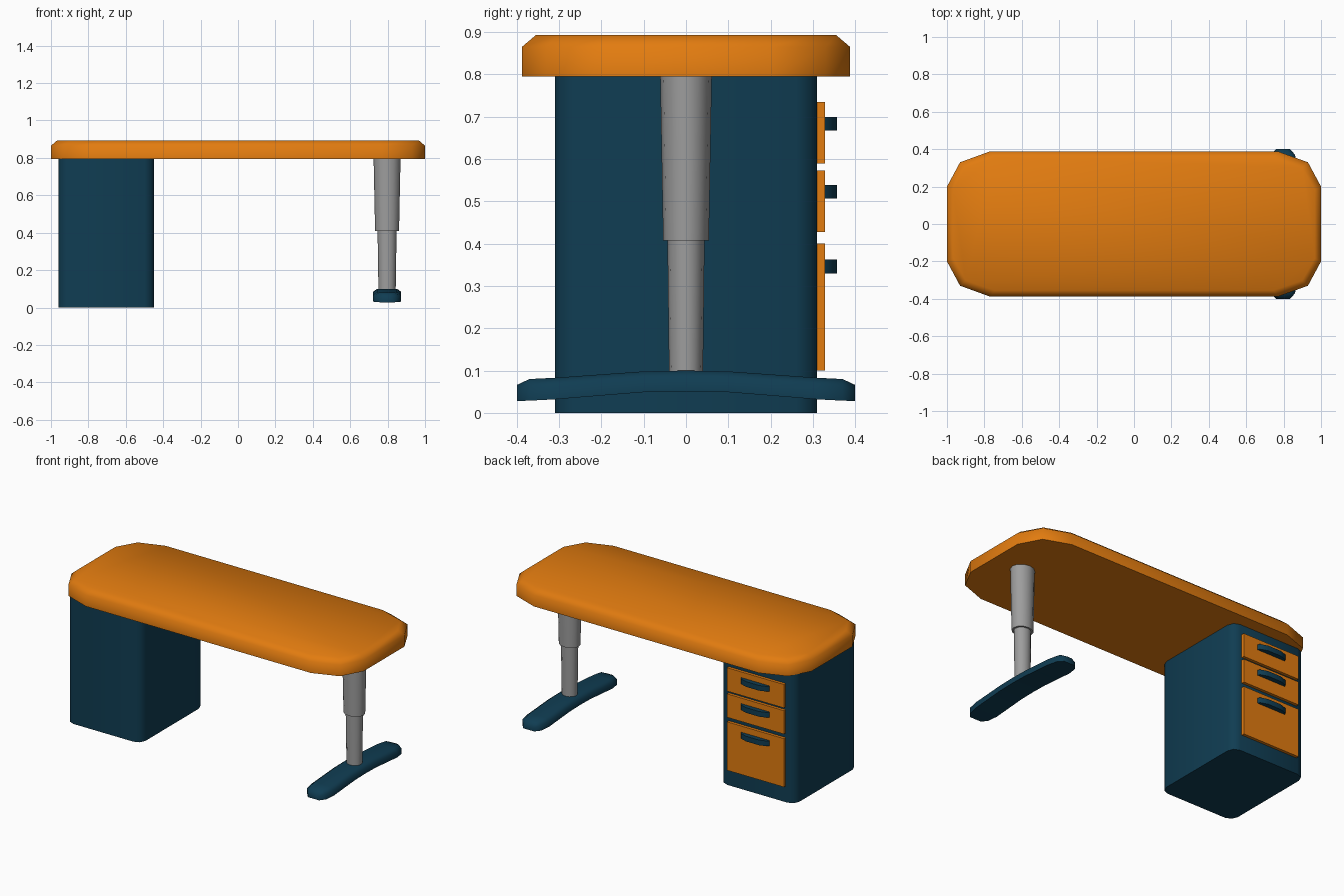
import bpy, bmesh, math

if "Cube" in bpy.data.objects:
    bpy.data.objects.remove(bpy.data.objects["Cube"])


def material(name, rgb):
    m = bpy.data.materials.new(name)
    m.diffuse_color = (*rgb, 1)
    m.use_nodes = True
    m.node_tree.nodes["Principled BSDF"].inputs["Base Color"].default_value = m.diffuse_color
    return m


ORANGE = material("orange", (0.76, 0.2, 0.005))
TEAL = material("dark teal", (0.005, 0.046, 0.085))
GREY = material("grey metal", (0.34, 0.34, 0.34))


def loft(name, rings, mat, angle=60):
    """Skin equal-length rings of points and cap both ends."""
    bm = bmesh.new()
    loops = [[bm.verts.new(p) for p in r] for r in rings]
    n = len(loops[0])
    for a, b in zip(loops, loops[1:]):
        for i in range(n):
            j = (i + 1) % n
            bm.faces.new((a[i], a[j], b[j], b[i]))
    bm.faces.new(loops[0])
    bm.faces.new(loops[-1])
    bmesh.ops.recalc_face_normals(bm, faces=bm.faces)
    me = bpy.data.meshes.new(name)
    bm.to_mesh(me)
    bm.free()
    me.materials.append(mat)
    ob = bpy.data.objects.new(name, me)
    bpy.context.collection.objects.link(ob)
    bpy.ops.object.select_all(action='DESELECT')
    ob.select_set(True)
    bpy.context.view_layer.objects.active = ob
    bpy.ops.object.shade_smooth_by_angle(angle=math.radians(angle))
    return ob


def box(name, x0, x1, y0, y1, z0, z1, mat):
    ring = [(x0, y0), (x1, y0), (x1, y1), (x0, y1)]
    return loft(name, [[(x, y, z) for x, y in ring] for z in (z0, z1)], mat, 30)


# Tabletop: clipped-corner outline with a bevelled upper edge
quarter = [(1.0, 0.2), (0.93, 0.33), (0.77, 0.388)]
outline = (quarter + [(-x, y) for x, y in reversed(quarter)]
           + [(-x, -y) for x, y in quarter] + [(x, -y) for x, y in reversed(quarter)])


def top_ring(inset, z):
    return [(x * (1 - inset), y * (1 - inset / 0.388), z) for x, y in outline]


loft("tabletop", [top_ring(0, 0.795), top_ring(0, 0.865), top_ring(0.033, 0.893)], ORANGE)

# Pedestal: rounded-corner box
CX, HX, HY, R = -0.705, 0.255, 0.31, 0.05
corner = []
for k, (sx, sy) in enumerate([(1, 1), (-1, 1), (-1, -1), (1, -1)]):
    for s in range(3):
        a = math.radians(90 * k + 45 * s)
        corner.append((CX + sx * (HX - R) + R * math.cos(a), sy * (HY - R) + R * math.sin(a)))
loft("pedestal", [[(x, y, z) for x, y in corner] for z in (0, 0.796)], TEAL)

# Drawer fronts with bowed handles on the +y side
bow = [(-0.10, 0.325), (-0.09, 0.342), (-0.045, 0.357),
       (0.045, 0.357), (0.09, 0.342), (0.10, 0.325)]
drawers = [("top", 0.59, 0.735, 0.668), ("middle", 0.428, 0.573, 0.507), ("bottom", 0.10, 0.40, 0.33)]
for label, z0, z1, zh in drawers:
    box(label + "_drawer_front", CX - 0.195, CX + 0.195, 0.305, 0.328, z0, z1, ORANGE)
    loft(label + "_drawer_handle",
         [[(CX + x, y, z) for x, y in bow] for z in (zh, zh + 0.032)], TEAL)

# Telescopic leg: two tapered oval tubes
LX = 0.797


def oval(rx, ry, z, n=12):
    return [(LX + rx * math.cos(2 * math.pi * i / n), ry * math.sin(2 * math.pi * i / n), z)
            for i in range(n)]


loft("upper_leg", [oval(0.064, 0.054, 0.408), oval(0.072, 0.061, 0.796)], GREY)
loft("lower_leg", [oval(0.046, 0.04, 0.085), oval(0.051, 0.044, 0.42)], GREY)

# Arched foot: cross-sections (y, half width, bottom z, top z), mirrored in y
half = [(0.40, 0.038, 0.028, 0.066), (0.37, 0.064, 0.029, 0.08), (0.31, 0.075, 0.032, 0.083),
        (0.2, 0.075, 0.041, 0.091), (0.1, 0.075, 0.049, 0.098)]
stations = ([(-y, w, b, t) for y, w, b, t in half] + [(0, 0.075, 0.051, 0.10)] + half[::-1])
foot = []
for y, w, b, t in stations:
    foot.append([(LX + x, y, z) for x, z in
                 [(-w, b), (w, b), (w, t - 0.016), (w - 0.022, t), (-w + 0.022, t), (-w, t - 0.016)]])
loft("foot", foot, TEAL)
